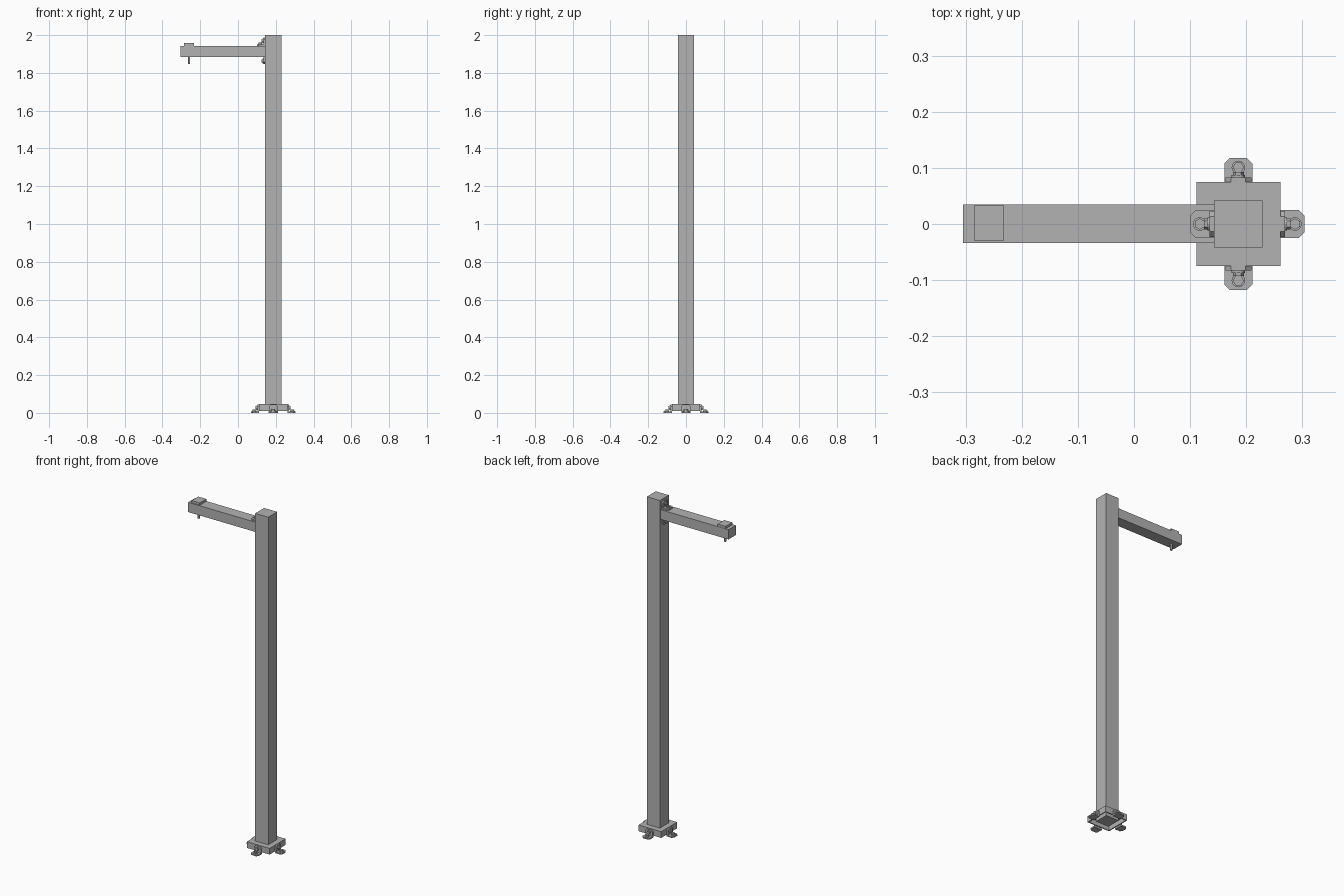
import bpy, bmesh
from math import pi
from mathutils import Matrix, Vector

if "Cube" in bpy.data.objects:
    bpy.data.objects.remove(bpy.data.objects["Cube"])

grey = bpy.data.materials.new("steel grey")
grey.use_nodes = True
colour = (0.45, 0.45, 0.45, 1)
grey.diffuse_color = colour
grey.node_tree.nodes["Principled BSDF"].inputs["Base Color"].default_value = colour


def finish(name, bm, matrix=Matrix()):
    bmesh.ops.recalc_face_normals(bm, faces=bm.faces)
    mesh = bpy.data.meshes.new(name)
    bm.to_mesh(mesh)
    bm.free()
    mesh.materials.append(grey)
    ob = bpy.data.objects.new(name, mesh)
    ob.matrix_world = matrix
    bpy.context.collection.objects.link(ob)
    return ob


def add_box(bm, lo, hi):
    lo, hi = Vector(lo), Vector(hi)
    size = Matrix.Diagonal((hi - lo).to_4d())
    size[3][3] = 1
    return bmesh.ops.create_cube(bm, size=1, matrix=Matrix.Translation((lo + hi) / 2) @ size)


def box(name, lo, hi):
    bm = bmesh.new()
    add_box(bm, lo, hi)
    return finish(name, bm)


def add_cylinder(bm, radius, depth, matrix, sides):
    bmesh.ops.create_cone(bm, cap_ends=True, segments=sides, radius1=radius, radius2=radius,
                          depth=depth, matrix=matrix @ Matrix.Translation((0, 0, depth / 2)))


def add_plate(bm, length, width, thick, cut, matrix):
    # Plate running along +x with its two outer corners clipped
    w = width / 2
    outline = [(0, -w), (length - cut, -w), (length, cut - w),
               (length, w - cut), (length - cut, w), (0, w)]
    face = bm.faces.new([bm.verts.new(matrix @ Vector((x, y, 0))) for x, y in outline])
    up = matrix.to_3x3() @ Vector((0, 0, thick))
    new = bmesh.ops.extrude_face_region(bm, geom=[face])["geom"]
    bmesh.ops.translate(bm, verts=[v for v in new if isinstance(v, bmesh.types.BMVert)], vec=up)


def add_bolt(bm, matrix):
    add_cylinder(bm, 0.012, 0.004, matrix, 16)
    add_cylinder(bm, 0.010, 0.010, matrix, 6)


def bracket(name, matrix, length, height, foot=True):
    # Angle bracket: upright leg against x = 0, foot along +x, a bolt in each
    bm = bmesh.new()
    upright = Matrix.Rotation(-pi / 2, 4, "Y") @ Matrix.Scale(-1, 4, (0, 0, 1))
    add_plate(bm, height, 0.046, 0.008, 0.01, upright)
    add_bolt(bm, Matrix.Translation((0.008, 0, height * 0.6)) @ Matrix.Rotation(pi / 2, 4, "Y"))
    if foot:
        add_plate(bm, length, 0.05, 0.008, 0.01, Matrix())
        add_bolt(bm, Matrix.Translation((length * 0.6, 0, 0.008)))
    finish(name, bm, matrix)


POST_X = 0.186

# Post and open-bottomed foot collar
box("post", (POST_X - 0.043, -0.042, 0.012), (POST_X + 0.043, 0.042, 2))
bm = bmesh.new()
add_box(bm, (POST_X - 0.075, -0.075, 0.01), (POST_X + 0.075, 0.075, 0.047))
bm.normal_update()
bottom = [f for f in bm.faces if f.normal.z < -0.9]
bmesh.ops.inset_region(bm, faces=bottom, thickness=0.008)
new = bmesh.ops.extrude_face_region(bm, geom=bottom)["geom"]
bmesh.ops.translate(bm, verts=[v for v in new if isinstance(v, bmesh.types.BMVert)], vec=(0, 0, 0.028))
bmesh.ops.delete(bm, geom=bottom, context="FACES_ONLY")
finish("base_collar", bm)

# Four anchor brackets around the collar
for i, side in enumerate(("left", "back", "right", "front")):
    turn = Matrix.Translation((POST_X, 0, 0)) @ Matrix.Rotation(i * pi / 2, 4, "Z")
    bracket("anchor_bracket_" + side, turn @ Matrix.Translation((0.075, 0, 0)), 0.043, 0.045)

# Arm with end cap and hanging pin
box("arm", (-0.305, -0.034, 1.885), (0.144, 0.035, 1.943))
box("arm_cap", (-0.285, -0.029, 1.94), (-0.232, 0.033, 1.957))
bm = bmesh.new()
add_cylinder(bm, 0.006, 0.04, Matrix.Translation((-0.259, 0, 1.847)), 16)
finish("hanging_pin", bm)

# Brackets joining the arm to the post
face = Matrix.Translation((POST_X - 0.043, 0, 1.943)) @ Matrix.Rotation(pi, 4, "Z")
bracket("arm_bracket_upper", face, 0.043, 0.045)
under = Matrix.Translation((POST_X - 0.043, 0, 1.887)) @ Matrix.Rotation(pi, 4, "Y")
bracket("arm_bracket_lower", under, 0.043, 0.04, foot=False)
